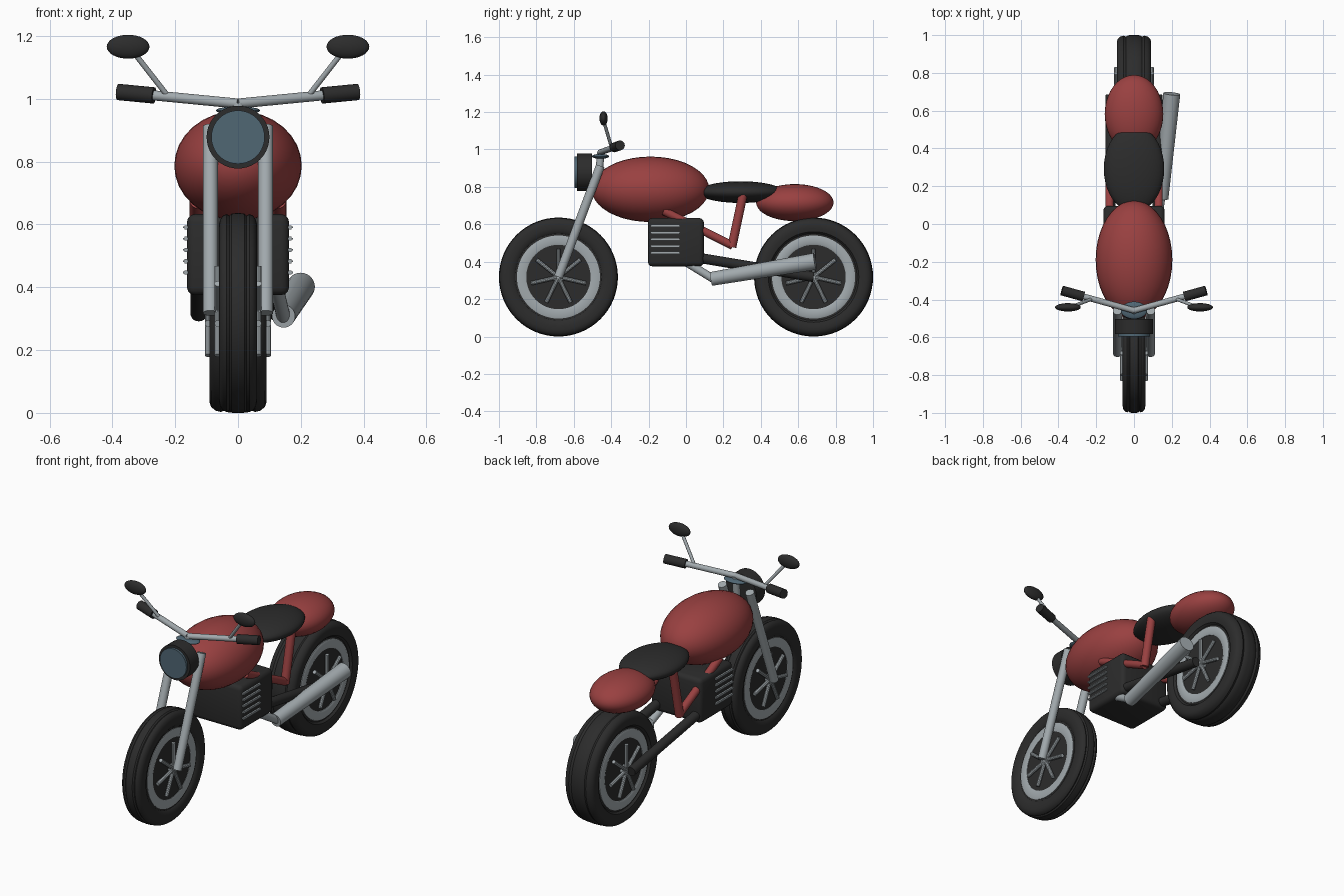
import bpy, bmesh, math
from mathutils import Vector, Matrix

if "Cube" in bpy.data.objects:
    bpy.data.objects.remove(bpy.data.objects["Cube"])


def material(name, r, g, b):
    m = bpy.data.materials.new(name)
    m.use_nodes = True
    m.diffuse_color = (r, g, b, 1)
    bsdf = m.node_tree.nodes["Principled BSDF"]
    bsdf.inputs["Base Color"].default_value = (r, g, b, 1)
    bsdf.inputs["Roughness"].default_value = 0.6
    return m


RED = material("red paint", 0.32, 0.052, 0.052)
METAL = material("brushed metal", 0.36, 0.40, 0.42)
BLACK = material("black rubber", 0.025, 0.025, 0.025)
GLASS = material("blue grey glass", 0.08, 0.135, 0.175)


def finish(name, bm, mat, angle=35):
    bmesh.ops.recalc_face_normals(bm, faces=bm.faces)
    me = bpy.data.meshes.new(name)
    bm.to_mesh(me)
    bm.free()
    me.materials.append(mat)
    ob = bpy.data.objects.new(name, me)
    bpy.context.collection.objects.link(ob)
    bpy.ops.object.select_all(action="DESELECT")
    ob.select_set(True)
    bpy.context.view_layer.objects.active = ob
    bpy.ops.object.shade_smooth_by_angle(angle=math.radians(angle))
    return ob


def add_tube(bm, a, b, r, r_end=None, sides=20):
    a, b = Vector(a), Vector(b)
    turn = (b - a).to_track_quat("Z", "Y").to_matrix().to_4x4()
    bmesh.ops.create_cone(bm, cap_ends=True, segments=sides, radius1=r,
                          radius2=r if r_end is None else r_end, depth=(b - a).length,
                          matrix=Matrix.Translation((a + b) / 2) @ turn)


def tube(name, a, b, r, mat, r_end=None, sides=20):
    bm = bmesh.new()
    add_tube(bm, a, b, r, r_end, sides)
    return finish(name, bm, mat)


def ellipsoid(name, centre, half, mat):
    # poles point along y, so the rings run around the length of the bike
    bm = bmesh.new()
    place = Matrix.Translation(centre) @ Matrix.Diagonal((*half, 1))
    bmesh.ops.create_uvsphere(bm, u_segments=32, v_segments=20, radius=1,
                              matrix=place @ Matrix.Rotation(math.pi / 2, 4, "X"))
    return finish(name, bm, mat)


def lathe(name, half_profile, cy, cz, mat, steps=64):
    # half profile of (x, radius) is mirrored in x, then spun about the axle
    profile = half_profile + [(-x, r) for x, r in reversed(half_profile)]
    bm = bmesh.new()
    verts = [bm.verts.new((x, 0, r)) for x, r in profile]
    edges = [bm.edges.new((verts[i], verts[(i + 1) % len(verts)])) for i in range(len(verts))]
    bmesh.ops.spin(bm, geom=verts + edges, cent=(0, 0, 0), axis=(1, 0, 0),
                   angle=2 * math.pi, steps=steps)
    bmesh.ops.remove_doubles(bm, verts=bm.verts, dist=0.0001)
    bmesh.ops.translate(bm, verts=bm.verts, vec=(0, cy, cz))
    return finish(name, bm, mat)


# wheels
R = 0.318


def wheel(prefix, cy, w):
    lathe(prefix + "_tyre", [(0.8 * w, 0.20), (0.82 * w, 0.232), (0.95 * w, 0.242), (w, 0.262),
                             (w, 0.283), (0.94 * w, 0.299), (0.78 * w, 0.311), (0.6 * w, 0.315),
                             (0.46 * w, 0.310), (0.34 * w, 0.317), (0.1 * w, R)], cy, R, BLACK)
    lathe(prefix + "_rim", [(0.5 * w, 0.172), (0.86 * w, 0.172), (0.9 * w, 0.18),
                            (0.9 * w, 0.212), (0.86 * w, 0.222), (0.5 * w, 0.222)], cy, R, METAL)
    tube(prefix + "_disc", (-0.82 * w, cy, R), (0.82 * w, cy, R), 0.2, BLACK, sides=48)
    tube(prefix + "_hub", (-w - 0.012, cy, R), (w + 0.012, cy, R), 0.028, METAL)
    bm = bmesh.new()
    for side in (-1, 1):
        x = side * (w + 0.004)
        for i in range(7):
            t = math.pi / 2 + i * math.tau / 7
            add_tube(bm, (x, cy, R), (x, cy + 0.15 * math.cos(t), R + 0.15 * math.sin(t)),
                     0.011, sides=10)
    finish(prefix + "_spokes", bm, METAL)


wheel("front_wheel", -0.682, 0.06)
wheel("rear_wheel", 0.682, 0.091)

# body
ellipsoid("fuel_tank", (0, -0.19, 0.787), (0.203, 0.314, 0.175), RED)
ellipsoid("seat", (0, 0.292, 0.772), (0.16, 0.228, 0.058), BLACK)
ellipsoid("tail", (0, 0.582, 0.716), (0.155, 0.207, 0.099), RED)

# engine block with cooling fins
bm = bmesh.new()
bmesh.ops.create_cube(bm, size=1, matrix=Matrix.Translation((0, -0.054, 0.504))
                      @ Matrix.Diagonal((0.325, 0.3, 0.258, 1)))
bmesh.ops.bevel(bm, geom=bm.edges[:], offset=0.025, segments=3, profile=0.5, affect="EDGES")
finish("engine_block", bm, BLACK)
bm = bmesh.new()
for side in (-1, 1):
    for i in range(5):
        z = 0.447 + i * 0.036
        bmesh.ops.create_cube(bm, size=1, matrix=Matrix.Translation((side * 0.162, -0.112, z))
                              @ Matrix.Diagonal((0.026, 0.16, 0.013, 1)))
bmesh.ops.bevel(bm, geom=bm.edges[:], offset=0.004, segments=2, affect="EDGES")
finish("engine_fins", bm, METAL)

# paired parts
for s, side in ((1, "left"), (-1, "right")):
    tube(side + "_fork", (s * 0.088, -0.682, R), (s * 0.088, -0.458, 0.912), 0.024, METAL)
    tube(side + "_frame_lower", (s * 0.13, -0.12, 0.672), (s * 0.13, 0.25, 0.485), 0.022, RED)
    tube(side + "_frame_upright", (s * 0.13, 0.245, 0.478), (s * 0.13, 0.305, 0.76), 0.024, RED)
    tube(side + "_swingarm", (s * 0.125, 0.06, 0.422), (s * 0.125, 0.682, R), 0.027, BLACK)
    root, tip = Vector((0, -0.458, 0.985)), Vector((s * 0.382, -0.352, 1.022))
    tube(side + "_handlebar", root, root.lerp(tip, 0.8), 0.016, METAL)
    tube(side + "_grip", root.lerp(tip, 0.7), tip, 0.026, BLACK)
    tube(side + "_mirror_stem", root.lerp(tip, 0.58), (s * 0.335, -0.44, 1.152), 0.009, METAL, sides=12)
    ellipsoid(side + "_mirror", (s * 0.35, -0.441, 1.166), (0.068, 0.022, 0.038), BLACK)

# headlight and top clamp
tube("headlight_shell", (0, -0.582, 0.878), (0, -0.502, 0.878), 0.1, BLACK, sides=40)
tube("headlight_lens", (0, -0.595, 0.878), (0, -0.57, 0.878), 0.085, GLASS, sides=40)
ellipsoid("top_clamp", (0, -0.457, 0.963), (0.07, 0.046, 0.013), GLASS)
tube("steering_stem", (0, -0.47, 0.82), (0, -0.455, 0.985), 0.02, METAL)

# exhaust
tube("exhaust_header", (0.12, -0.02, 0.41), (0.145, 0.15, 0.306), 0.022, METAL)
tube("muffler", (0.145, 0.135, 0.308), (0.2, 0.69, 0.402), 0.037, METAL, r_end=0.045, sides=28)
